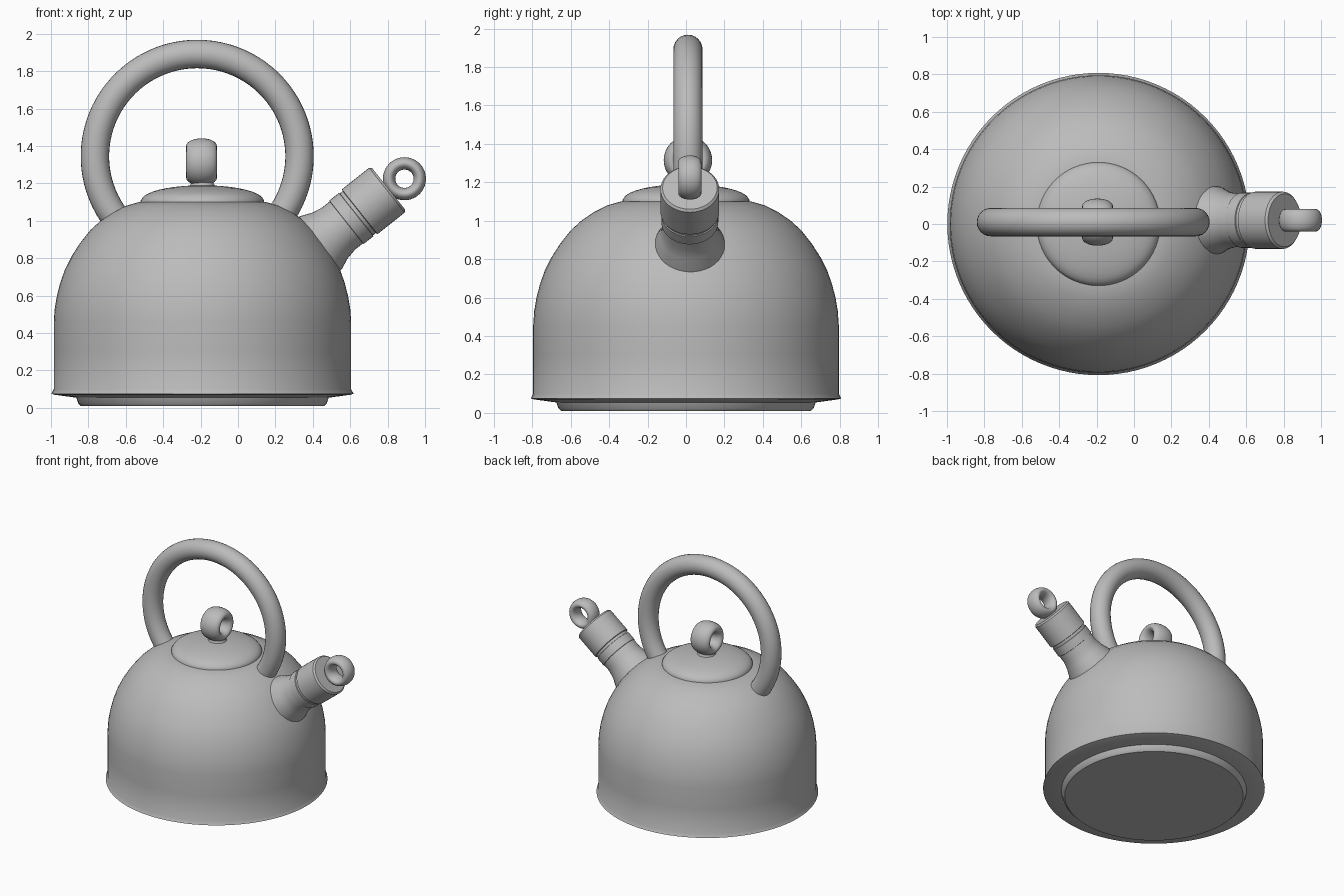
import bpy
import math
from mathutils import Vector, Matrix

if "Cube" in bpy.data.objects:
    bpy.data.objects.remove(bpy.data.objects["Cube"])

metal = bpy.data.materials.new("grey_metal")
metal.use_nodes = True
grey = (0.5, 0.5, 0.5, 1)
metal.diffuse_color = grey
metal.node_tree.nodes["Principled BSDF"].inputs["Base Color"].default_value = grey

BODY_X = -0.19
SPOUT_Y = 0.02
UP = Vector((0, 0, 1))


def add_mesh(name, verts, faces, angle=35):
    mesh = bpy.data.meshes.new(name)
    mesh.from_pydata(verts, [], faces)
    mesh.materials.append(metal)
    obj = bpy.data.objects.new(name, mesh)
    bpy.context.collection.objects.link(obj)
    bpy.ops.object.select_all(action="DESELECT")
    obj.select_set(True)
    bpy.context.view_layer.objects.active = obj
    bpy.ops.object.shade_smooth_by_angle(angle=math.radians(angle))
    return obj


def lathe(name, profile, origin, axis=UP, sides=64):
    """Revolve (radius, height) points, listed bottom to top, around an axis."""
    turn = UP.rotation_difference(Vector(axis)).to_matrix()
    verts, faces = [], []
    for r, h in profile:
        for i in range(sides):
            a = math.tau * i / sides
            verts.append(turn @ Vector((r * math.cos(a), r * math.sin(a), h)) + Vector(origin))
    for k in range(len(profile) - 1):
        for i in range(sides):
            j = (i + 1) % sides
            a, b = k * sides, (k + 1) * sides
            faces.append((a + i, a + j, b + j, b + i))
    faces.append(tuple(reversed(range(sides))))
    top = (len(profile) - 1) * sides
    faces.append(tuple(range(top, top + sides)))
    return add_mesh(name, verts, faces)


def ring(name, origin, major, minor, half_width, turn, start=0, sweep=360, steps=64, sides=24):
    """Bent tube with an oval section; it lies in the local XZ plane, turned about z."""
    closed = sweep == 360
    rows = steps if closed else steps + 1
    rot = Matrix.Rotation(math.radians(turn), 3, "Z")
    verts, faces = [], []
    for k in range(rows):
        t = math.radians(start + sweep * k / steps)
        for i in range(sides):
            a = math.tau * i / sides
            r = major + minor * math.cos(a)
            local = Vector((r * math.cos(t), half_width * math.sin(a), r * math.sin(t)))
            verts.append(rot @ local + Vector(origin))
    for k in range(steps):
        a, b = k * sides, ((k + 1) % rows) * sides
        for i in range(sides):
            j = (i + 1) % sides
            faces.append((a + i, a + j, b + j, b + i))
    if not closed:
        faces.append(tuple(reversed(range(sides))))
        faces.append(tuple(range((rows - 1) * sides, rows * sides)))
    return add_mesh(name, verts, faces)


# Domed body with straight lower wall, turned-in rim underneath
body_profile = [(0.68, 0.055), (0.79, 0.07), (0.808, 0.075), (0.795, 0.1), (0.795, 0.3),
                (0.795, 0.46), (0.79, 0.53), (0.778, 0.6), (0.76, 0.67), (0.735, 0.74),
                (0.70, 0.81), (0.655, 0.88), (0.6, 0.95), (0.545, 1.0), (0.48, 1.045),
                (0.41, 1.08), (0.34, 1.1), (0.1, 1.105)]
lathe("kettle_body", body_profile, (BODY_X, 0, 0), sides=96)
lathe("base_plate", [(0.65, 0.01), (0.665, 0.025), (0.68, 0.07)], (BODY_X, 0, 0), sides=96)

# Shallow domed lid
lid = [(0.33, 1.08), (0.33, 1.108)]
lid += [(0.325 * math.cos(a), 1.11 + 0.08 * math.sin(a))
        for a in (math.pi / 2 * i / 10 for i in range(1, 10))]
lathe("lid", lid, (BODY_X, 0, 0))

# Ring knob on a short stem
lathe("knob_stem", [(0.08, 1.17), (0.06, 1.2), (0.06, 1.25)], (BODY_X, 0.01, 0), sides=32)
ring("knob_ring", (BODY_X - 0.005, 0.01, 1.315), 0.086, 0.04, 0.082, 90, steps=40)

# Arched handle
ring("handle", (-0.218, 0.01, 1.345), 0.547, 0.076, 0.076, 0, start=-38, sweep=256)

# Spout with flared root, and whistle cap
axis = Vector((0.78, 0, 0.62)).normalized()
root = Vector((0.42, SPOUT_Y, 0.865))
lathe("spout", [(0.2, -0.1), (0.18, 0.03), (0.155, 0.09), (0.143, 0.15), (0.143, 0.3)],
      root, axis, 40)
lathe("whistle_cap", [(0.135, 0.2), (0.148, 0.205), (0.148, 0.27), (0.138, 0.275),
                      (0.138, 0.29), (0.153, 0.295), (0.153, 0.48), (0.142, 0.492)],
      root, axis, 40)
ring("whistle_ring", (0.89, SPOUT_Y, 1.225), 0.082, 0.033, 0.06, 0, steps=40)
